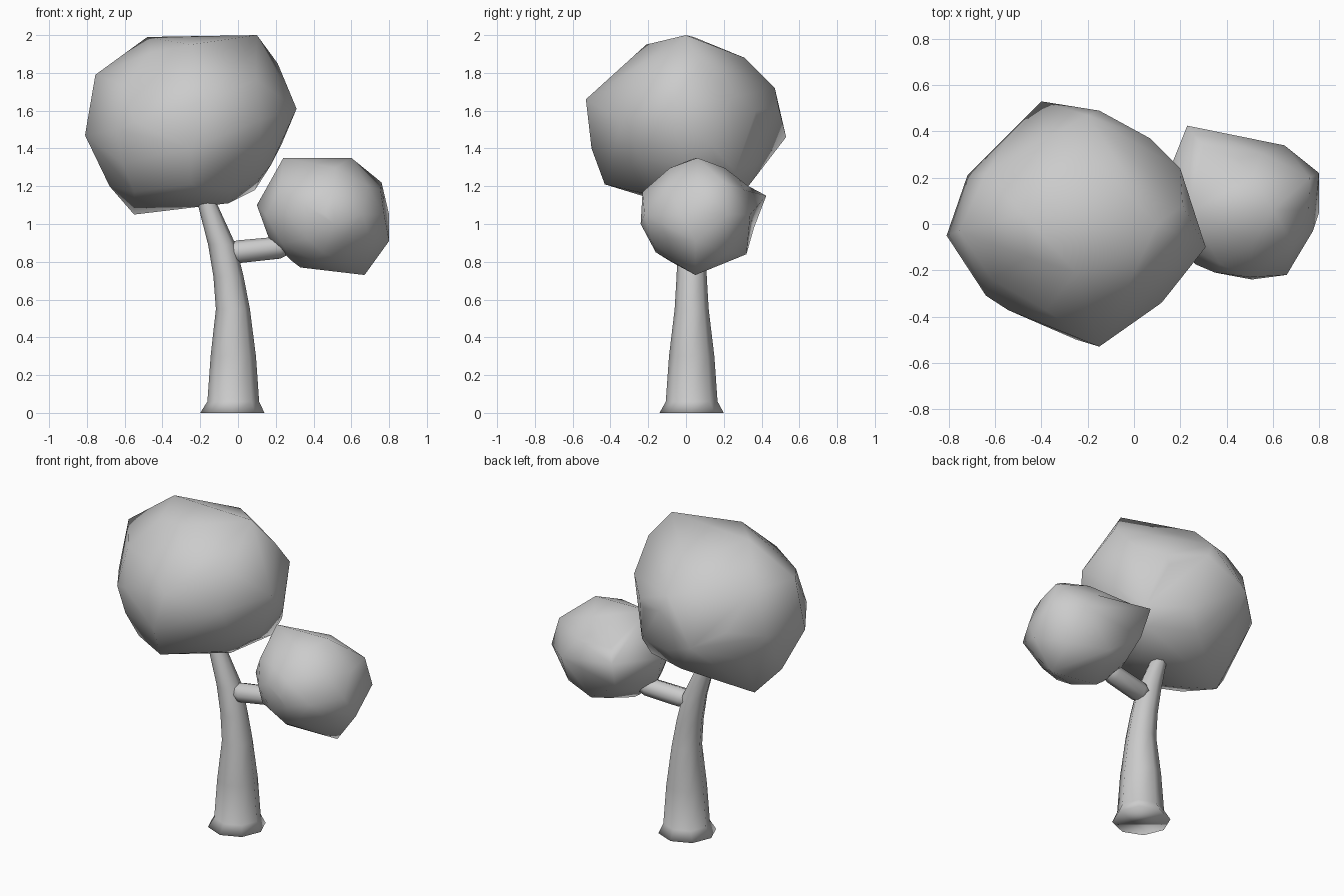
import bpy, bmesh
from mathutils import Vector
from math import cos, sin, tau


def finish(bm, name):
    bmesh.ops.recalc_face_normals(bm, faces=bm.faces)
    me = bpy.data.meshes.new(name)
    bm.to_mesh(me)
    bm.free()
    ob = bpy.data.objects.new(name, me)
    bpy.context.collection.objects.link(ob)
    me.shade_smooth()
    return ob


def limb(name, path, u, v, sides=8):
    """Tapered tube; path rows are x, y, z, radius; u and v span each ring."""
    bm = bmesh.new()
    u, v = Vector(u), Vector(v)
    rings = []
    for x, y, z, r in path:
        rings.append([bm.verts.new(Vector((x, y, z)) + r * (u * cos(tau * i / sides) + v * sin(tau * i / sides)))
                      for i in range(sides)])
    for a, b in zip(rings, rings[1:]):
        for i in range(sides):
            j = (i + 1) % sides
            bm.faces.new((a[i], a[j], b[j], b[i]))
    bm.faces.new(rings[0])
    bm.faces.new(rings[-1])
    return finish(bm, name)


def foliage(name, centre, radii, corners, spike=None):
    """Faceted ball: hull of an ellipsoid and its corners, with one vertex pulled out as a spike."""
    bm = bmesh.new()
    bmesh.ops.create_icosphere(bm, subdivisions=2, radius=1)
    points = [Vector(centre) + Vector(p * r for p, r in zip(vert.co, radii)) for vert in bm.verts]
    bm.free()
    bm = bmesh.new()
    for p in points + [Vector(c) for c in corners]:
        bm.verts.new(p)
    bmesh.ops.convex_hull(bm, input=bm.verts[:])
    loose = [vert for vert in bm.verts if not vert.link_faces]
    bmesh.ops.delete(bm, geom=loose, context='VERTS')
    if spike:
        tip = Vector(spike)
        min(bm.verts, key=lambda vert: (vert.co - tip).length).co = tip
    return finish(bm, name)


# Trunk with flared foot and leaning top
limb("trunk", [(-0.03, 0.03, 0, 0.17), (-0.025, 0.03, 0.06, 0.137), (-0.025, 0.03, 0.3, 0.12),
               (-0.027, 0.03, 0.55, 0.09), (-0.05, 0.03, 0.72, 0.08), (-0.085, 0.03, 0.89, 0.073),
               (-0.16, 0.02, 1.1, 0.052), (-0.18, 0.02, 1.16, 0.048)],
     (1, 0, 0), (0, 1, 0))

# Side branch
limb("branch", [(-0.06, 0.035, 0.85, 0.045), (0.0, 0.04, 0.853, 0.06), (0.22, 0.07, 0.875, 0.058),
                (0.3, 0.08, 0.91, 0.05)],
     (-0.14, 1, 0), (-0.1, 0, 1))

# Large crown
foliage("large_crown", (-0.25, 0, 1.54), (0.5, 0.46, 0.43), [
    (-0.81, -0.05, 1.47), (-0.755, -0.03, 1.79), (-0.48, 0.04, 1.99), (0.10, 0.0, 2.0),
    (0.21, 0.08, 1.85), (0.31, -0.1, 1.61), (0.23, 0.13, 1.42), (-0.05, 0, 1.11),
    (-0.55, 0.09, 1.05), (-0.68, 0, 1.2), (-0.15, -0.53, 1.66), (-0.4, 0.53, 1.46),
    (-0.15, 0.49, 1.62), (0.07, 0.37, 1.6), (0.2, 0.24, 1.67), (0.12, -0.34, 1.55),
    (-0.64, -0.31, 1.5), (-0.72, 0.21, 1.5), (-0.25, -0.21, 1.95), (-0.2, 0.31, 1.88),
    (-0.2, 0.47, 1.72), (-0.25, -0.43, 1.21), (-0.25, -0.5, 1.4), (-0.2, 0.33, 1.2),
    (0.09, 0.22, 1.18), (0.13, 0.26, 1.28), (0.12, -0.05, 1.25), (-0.64, 0.22, 1.78),
    (-0.61, -0.27, 1.32), (-0.55, -0.22, 1.17)])

# Small crown
foliage("small_crown", (0.46, 0.06, 1.05), (0.33, 0.29, 0.29), [
    (0.10, 0.1, 1.1), (0.24, 0.05, 1.35), (0.6, 0.06, 1.35), (0.76, 0.2, 1.22),
    (0.80, 0.22, 1.05), (0.80, 0.05, 0.91), (0.67, 0.05, 0.73), (0.33, 0.05, 0.77),
    (0.65, 0.34, 1.05), (0.45, 0.34, 1.08), (0.66, -0.22, 1.05), (0.51, -0.24, 1.0),
    (0.5, -0.23, 1.17), (0.35, -0.21, 1.1), (0.45, 0.32, 0.84), (0.45, -0.16, 0.85),
    (0.45, 0.28, 1.24), (0.68, 0.22, 0.85), (0.25, 0.36, 0.98), (0.3, 0.33, 1.2),
    (0.23, 0.37, 1.13), (0.45, -0.09, 0.81)], spike=(0.23, 0.425, 1.15))
